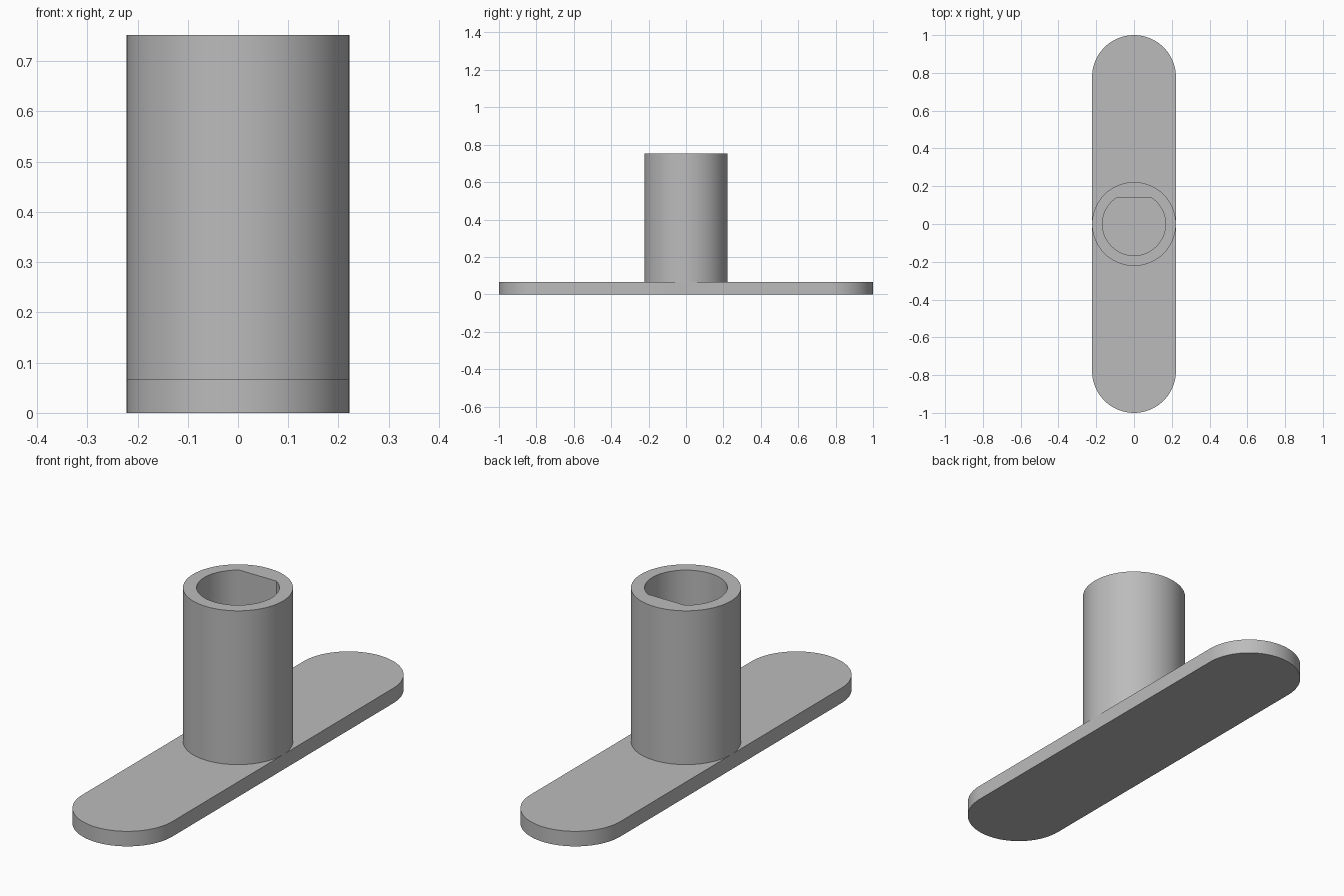
import bpy
import bmesh
from math import sin, cos, radians, copysign

RADIUS = 0.222       # outer radius of tube and plate ends
BORE = 0.167         # radius of the D-shaped bore
PLATE_TOP = 0.067
TUBE_TOP = 0.752
STEP = 3             # degrees per segment
FLAT = BORE * sin(radians(57))   # distance of the bore's flat from the axis

cube = bpy.data.objects.get("Cube")
if cube:
    bpy.data.objects.remove(cube, do_unlink=True)

grey = bpy.data.materials.new("plain grey")
grey.use_nodes = True
colour = (0.50, 0.50, 0.50, 1)
grey.diffuse_color = colour
grey.node_tree.nodes["Principled BSDF"].inputs["Base Color"].default_value = colour


def outline(radius_at, half_length=0):
    """Closed outline; half_length stretches it along y into a slot."""
    points = []
    for degrees in range(0, 360, STEP):
        t = radians(degrees)
        r = radius_at(t)
        ends = [copysign(half_length, sin(t))]
        if half_length and degrees == 0:
            ends = [-half_length, half_length]
        elif half_length and degrees == 180:
            ends = [half_length, -half_length]
        points += [(r * cos(t), r * sin(t) + y) for y in ends]
    return points


def loft(name, sections, capped):
    """Join (outline, height) sections with quads."""
    bm = bmesh.new()
    rings = [[bm.verts.new((x, y, z)) for x, y in pts] for pts, z in sections]
    for a, b in zip(rings, rings[1:]):
        for i in range(len(a)):
            j = (i + 1) % len(a)
            bm.faces.new((a[i], a[j], b[j], b[i]))
    if capped:
        bm.faces.new(reversed(rings[0]))
        bm.faces.new(rings[-1])
    mesh = bpy.data.meshes.new(name)
    bm.to_mesh(mesh)
    bm.free()
    mesh.materials.append(grey)
    obj = bpy.data.objects.new(name, mesh)
    bpy.context.collection.objects.link(obj)
    bpy.ops.object.select_all(action="DESELECT")
    obj.select_set(True)
    bpy.context.view_layer.objects.active = obj
    bpy.ops.object.shade_smooth_by_angle(angle=radians(25))
    return obj


def round_radius(t):
    return RADIUS


def bore_radius(t):
    return min(BORE, FLAT / sin(t)) if sin(t) > 0 else BORE


# Base plate with rounded ends
slot = outline(round_radius, 1 - RADIUS)
loft("base_plate", [(slot, 0), (slot, PLATE_TOP)], True)

# Upright tube with a D-shaped bore, open at the top
circle, bore = outline(round_radius), outline(bore_radius)
loft("socket_tube", [(circle, PLATE_TOP), (circle, TUBE_TOP),
                     (bore, TUBE_TOP), (bore, PLATE_TOP)], False)
